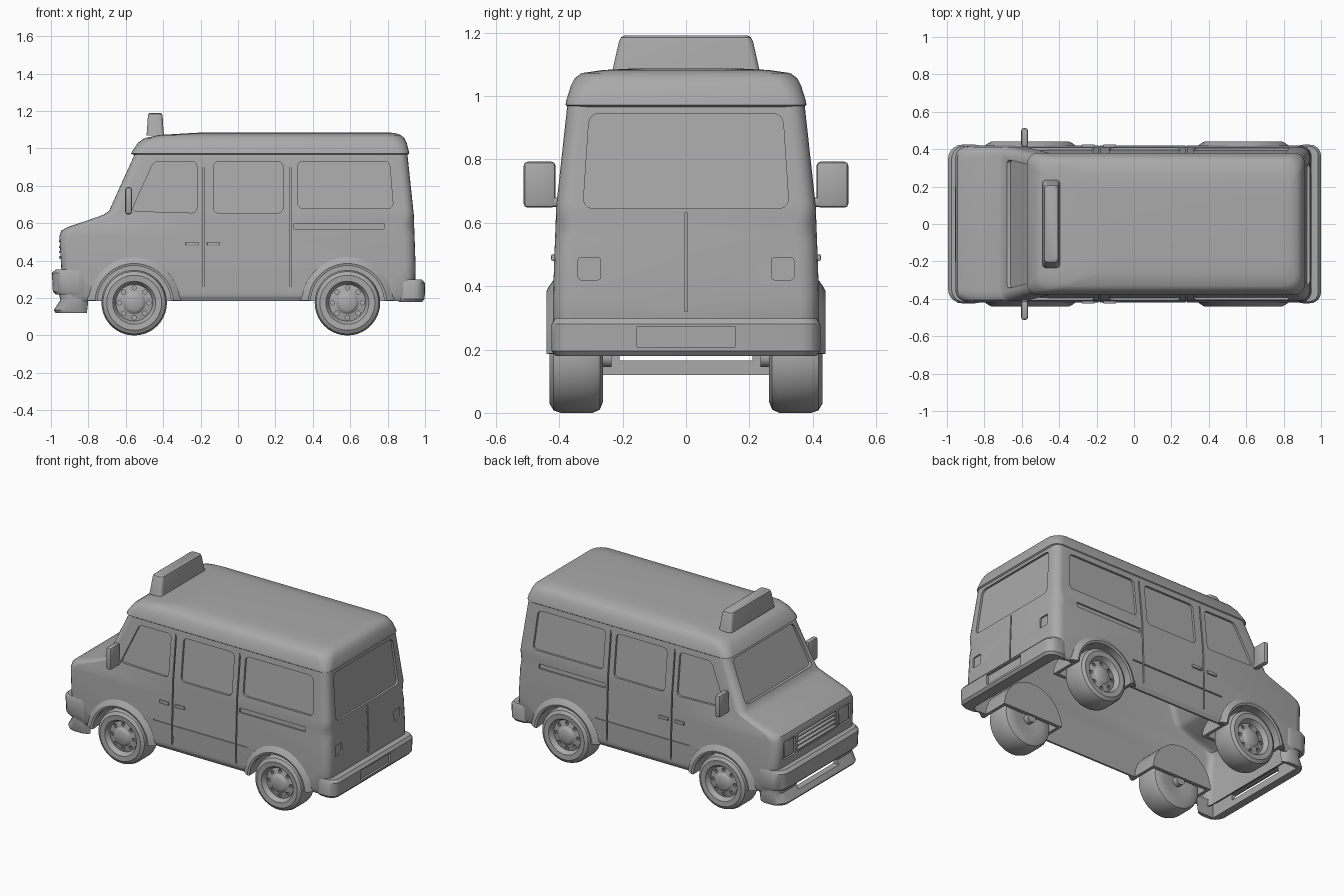
import bpy, bmesh
from math import sin, cos, pi, radians
from mathutils import Vector

old = bpy.data.objects.get("Cube")
if old:
    bpy.data.objects.remove(old, do_unlink=True)

GREY = (0.4, 0.4, 0.4, 1)
paint = bpy.data.materials.new("plain_grey")
paint.use_nodes = True
paint.diffuse_color = GREY
paint.node_tree.nodes["Principled BSDF"].inputs["Base Color"].default_value = GREY
parts = []


def finish(name, bm):
    bmesh.ops.recalc_face_normals(bm, faces=bm.faces[:])
    mesh = bpy.data.meshes.new(name)
    bm.to_mesh(mesh)
    bm.free()
    mesh.materials.append(paint)
    ob = bpy.data.objects.new(name, mesh)
    bpy.context.scene.collection.objects.link(ob)
    parts.append(ob)
    return ob


def add_loft(bm, rings):
    loops = [[bm.verts.new(p) for p in ring] for ring in rings]
    n = len(loops[0])
    for a, b in zip(loops, loops[1:]):
        for i in range(n):
            j = (i + 1) % n
            bm.faces.new((a[i], a[j], b[j], b[i]))
    bm.faces.new(loops[0])
    bm.faces.new(loops[-1])


def loft(name, rings):
    bm = bmesh.new()
    add_loft(bm, rings)
    return finish(name, bm)


def ring(z, x0, x1, half, r, seg=5):
    """Rounded rectangle at height z."""
    pts = []
    corners = [(x1 - r, half - r), (x0 + r, half - r), (x0 + r, r - half), (x1 - r, r - half)]
    for k, (cx, cy) in enumerate(corners):
        for s in range(seg + 1):
            a = pi / 2 * (k + s / seg)
            pts.append((cx + r * cos(a), cy + r * sin(a), z))
    return pts


def circle(x, y, z, r, n):
    """Circle around an axis along y."""
    return [(x + r * cos(2 * pi * i / n), y, z + r * sin(2 * pi * i / n)) for i in range(n)]


def box(name, centre, size, bevel=0.0):
    bm = bmesh.new()
    bmesh.ops.create_cube(bm, size=1)
    for v in bm.verts:
        v.co = Vector(c + s * p for c, s, p in zip(centre, size, v.co))
    if bevel:
        bmesh.ops.bevel(bm, geom=bm.edges[:], offset=bevel, segments=2,
                        profile=0.5, affect='EDGES')
    return finish(name, bm)


def cut(ob, cutter):
    cutter.hide_render = True
    mod = ob.modifiers.new("cut", 'BOOLEAN')
    mod.operation, mod.solver, mod.object = 'DIFFERENCE', 'EXACT', cutter
    bpy.context.view_layer.objects.active = ob
    bpy.ops.object.modifier_apply(modifier=mod.name)
    parts.remove(cutter)
    bpy.data.objects.remove(cutter, do_unlink=True)


# Body: horizontal sections (height, nose x, tail x, half width, corner radius)
LEVELS = [
    (.185, -.90, .93, .405, .05), (.21, -.93, .945, .418, .06),
    (.36, -.945, .95, .42, .06), (.53, -.955, .944, .414, .06),
    (.56, -.945, .943, .413, .07), (.58, -.91, .942, .412, .07),
    (.61, -.82, .941, .411, .06), (.645, -.72, .94, .41, .05),
    (.665, -.69, .938, .408, .05), (.985, -.545, .904, .373, .05)]
body = loft("body", [ring(*lv) for lv in LEVELS])


def wall(z, column):
    for a, b in zip(LEVELS, LEVELS[1:]):
        if z <= b[0]:
            t = (z - a[0]) / (b[0] - a[0])
            return a[column] + t * (b[column] - a[column])


def recess(outline, where, depth, rounding=0.0):
    """Sink an outline into one wall of the body, following its slope."""
    column, sign = {"nose": (1, -1), "tail": (2, 1), "near": (3, -1), "far": (3, 1)}[where]
    bm = bmesh.new()
    rings = []
    for offset in (-depth, .05):
        pts = []
        for u, z in outline:
            d = sign * (abs(wall(z, column)) + offset)
            pts.append((u, d, z) if column == 3 else (d, u, z))
        rings.append(pts)
    add_loft(bm, rings)
    if rounding:
        n = len(outline)
        bm.verts.ensure_lookup_table()
        edges = [bm.edges.get((bm.verts[i], bm.verts[i + n])) for i in range(n)]
        bmesh.ops.bevel(bm, geom=edges, offset=rounding, segments=3,
                        profile=0.5, affect='EDGES')
    cut(body, finish("cutter", bm))


def rect(u0, u1, z0, z1):
    return [(u0, z0), (u1, z0), (u1, z1), (u0, z1)]


AXLES = {"nose": -.555, "tail": .585}
SIDES = {"near": -1, "far": 1}
HUB = .175


def drum(x, s, y0, r):
    return loft("cutter", [circle(x, s * y, HUB, r, 40) for y in (y0, .6)])


def hollow(ob):
    """Empty the cabin through the open underside, leaving the wheel well liners."""
    inside = [ring(.1, -.865, .90, .381, .04)]
    inside += [ring(z - .015, x0 + .035, x1 - .028, h - .024, r * .7)
               for z, x0, x1, h, r in LEVELS[1:]]
    inside += [ring(1.03, -.495, .872, .338, .05), ring(1.055, -.40, .85, .31, .06),
               ring(1.064, -.25, .81, .24, .06)]
    cabin = loft("cutter", inside)
    for x in AXLES.values():
        for s in SIDES.values():
            cut(cabin, drum(x, s, .222, .22))
    cut(ob, cabin)


# Side windows, door seams and sliding rail
for side in SIDES:
    recess([(-.57, .665), (-.22, .655), (-.22, .93), (-.45, .93)], side, .014, .025)
    recess(rect(-.13, .24, .655, .93), side, .014, .025)
    recess([(.32, .68), (.83, .68), (.81, .93), (.32, .93)], side, .014, .025)
    for x in (-.185, .28):
        recess(rect(x - .004, x + .004, .23, .94), side, .006)
    recess(rect(-.32, .36, .356, .364), side, .006)
    recess(rect(.3, .78, .568, .598), side, .01)

# Windscreen, grille and lamp openings
recess([(-.345, .69), (.345, .69), (.315, .95), (-.315, .95)], "nose", .018, .03)
recess(rect(-.2, .2, .40, .52), "nose", .02, .01)
for s in SIDES.values():
    recess(rect(s * .285 - .06, s * .285 + .06, .40, .52), "nose", .012, .01)

# Rear window, door seam and tail lamps
recess([(-.325, .645), (.325, .645), (.305, .945), (-.305, .945)], "tail", .014, .03)
recess(rect(-.004, .004, .32, .63), "tail", .006)
for s in SIDES.values():
    recess(rect(s * .305 - .035, s * .305 + .035, .42, .49), "tail", .01, .008)

# Open cabin and wheel wells
hollow(body)
for x in AXLES.values():
    for s in SIDES.values():
        cut(body, drum(x, s, .245, .2))

# Grille slats and lamp lenses
for i in range(4):
    box("grille_slat", (-.942, 0, .418 + .028 * i), (.03, .4, .012), .003)
for side, s in SIDES.items():
    box("headlamp_" + side, (-.94, s * .285, .46), (.02, .1, .1), .006)

# Raised roof with a small rim, and the sign on it
roof = loft("roof", [
    ring(.965, -.555, .905, .372, .06), ring(.972, -.572, .915, .38, .06),
    ring(.985, -.565, .913, .378, .06), ring(1.03, -.535, .902, .364, .07),
    ring(1.055, -.50, .89, .352, .08), ring(1.072, -.42, .87, .33, .08),
    ring(1.082, -.25, .84, .26, .08), ring(1.086, -.18, .80, .18, .08)])
hollow(roof)
loft("roof_sign", [
    ring(1.07, -.49, -.395, .235, .02), ring(1.09, -.487, -.398, .23, .02),
    ring(1.17, -.482, -.403, .212, .02), ring(1.185, -.479, -.406, .205, .02),
    ring(1.19, -.472, -.413, .195, .015)])

# Front bumper and hollow chin spoiler with a slot
front_bumper = loft("front_bumper", [
    ring(.22, -.975, -.775, .418, .07), ring(.235, -.99, -.775, .425, .08),
    ring(.335, -.995, -.775, .425, .08), ring(.352, -.975, -.775, .418, .07)])
hollow(front_bumper)
spoiler = loft("chin_spoiler", [
    ring(.12, -.975, -.79, .405, .07), ring(.135, -.985, -.79, .412, .08),
    ring(.19, -.95, -.79, .415, .07), ring(.23, -.96, -.79, .415, .07)])
cut(spoiler, box("cutter", (-.80, 0, .18), (.25, .76, .2)))
cut(spoiler, box("cutter", (-.95, 0, .185), (.14, .42, .04)))

# Rear bumper with plate recess
rear_bumper = loft("rear_bumper", [
    ring(.18, .85, .985, .412, .05), ring(.195, .845, .998, .424, .06),
    ring(.28, .845, 1.0, .424, .06), ring(.298, .85, .985, .415, .05)])
hollow(rear_bumper)
cut(rear_bumper, box("cutter", (1.01, 0, .24), (.05, .31, .065)))

# Arch flares blending up into the sides
SECTION = [(.197, .40), (.197, .436), (.21, .44), (.225, .432), (.25, .414), (.25, .40)]
for end, x in AXLES.items():
    for side, s in SIDES.items():
        rings = []
        for i in range(25):
            a = radians(3 + 174 * i / 24)
            rings.append([(x + r * cos(a), s * y, HUB + r * sin(a)) for r, y in SECTION])
        loft(f"arch_flare_{end}_{side}", rings)

# Wheels: one lathed shape with rim holes, reused four times
PROFILE = [
    (.235, .03), (.27, .03), (.262, .10), (.262, .14), (.272, .165), (.295, .175),
    (.395, .175), (.418, .167), (.43, .147), (.427, .115), (.415, .106), (.397, .098),
    (.405, .06), (.413, .052), (.42, .04)]
wheel = loft("wheel", [circle(0, y, 0, r, 40) for y, r in PROFILE])
holes = bmesh.new()
for i in range(8):
    a = pi / 4 * i
    add_loft(holes, [circle(.08 * cos(a), y, .08 * sin(a), .012, 10) for y in (.38, .45)])
cut(wheel, finish("cutter", holes))
parts.remove(wheel)
for end, x in AXLES.items():
    for side, s in SIDES.items():
        ob = bpy.data.objects.new(f"wheel_{end}_{side}", wheel.data)
        bpy.context.scene.collection.objects.link(ob)
        ob.location = (x, 0, HUB)
        ob.rotation_euler.z = 0 if s > 0 else pi
        parts.append(ob)
bpy.data.objects.remove(wheel, do_unlink=True)

# Door mirrors and handles
for side, s in SIDES.items():
    box("mirror_" + side, (-.585, s * .462, .72), (.036, .1, .145), .012)
    box("mirror_arm_" + side, (-.585, s * .415, .665), (.03, .05, .03), .008)
    for x in (-.245, -.13):
        box("door_handle_" + side, (x, s * .418, .49), (.07, .015, .02), .004)

# Smooth curved parts, keep creases
bpy.ops.object.select_all(action='DESELECT')
for ob in parts:
    ob.select_set(True)
bpy.context.view_layer.objects.active = body
bpy.ops.object.shade_smooth_by_angle(angle=radians(32))
